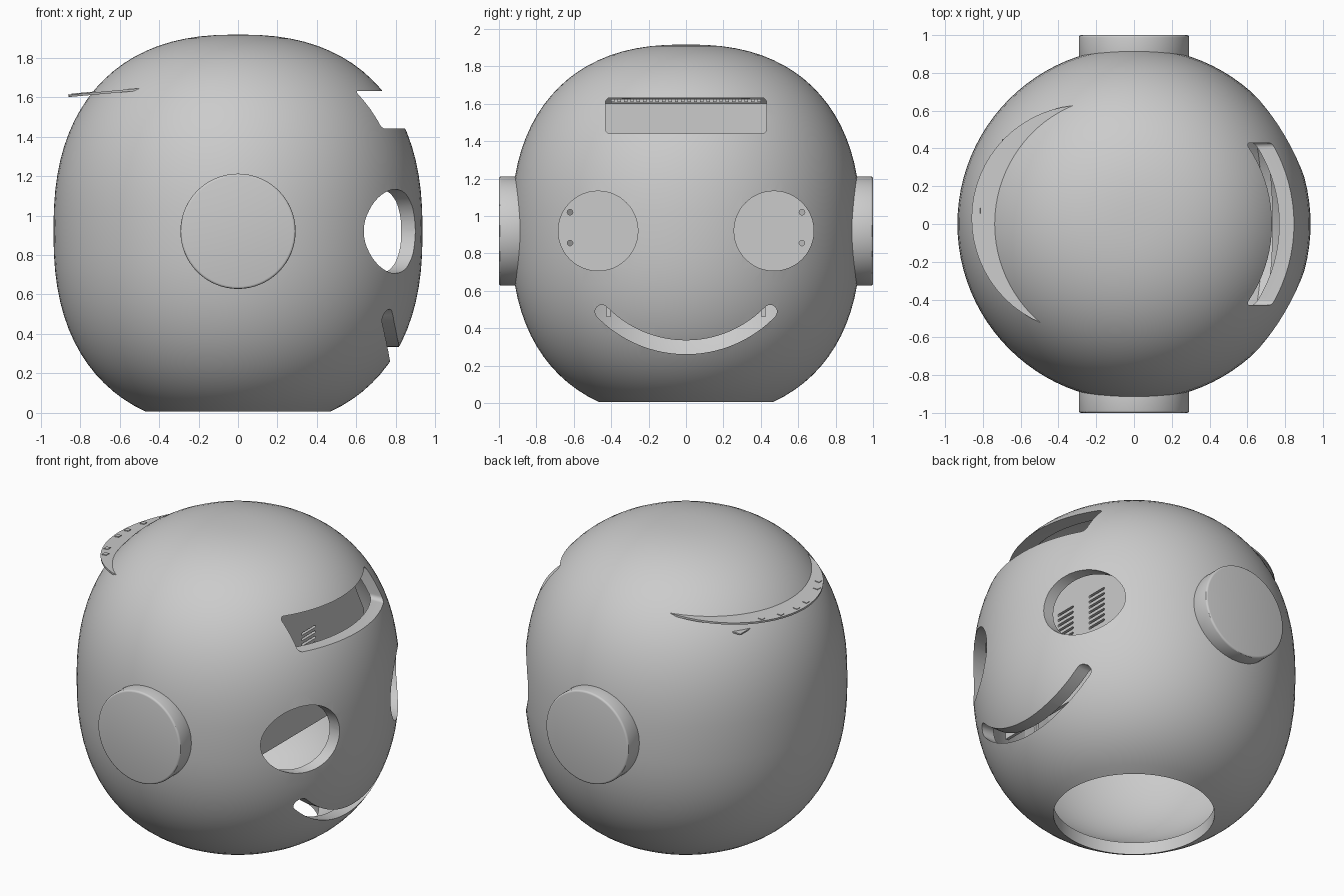
import bpy, bmesh, math
from math import pi, sin, cos
from mathutils import Matrix

if "Cube" in bpy.data.objects:
    bpy.data.objects.remove(bpy.data.objects["Cube"])

GREY = bpy.data.materials.new("plain_grey")
GREY.use_nodes = True
GREY.diffuse_color = (0.6, 0.6, 0.6, 1)
GREY.node_tree.nodes["Principled BSDF"].inputs["Base Color"].default_value = (0.6, 0.6, 0.6, 1)

MID = 0.92  # height of the widest ring, eyes and ears


def finish(name, bm):
    bmesh.ops.recalc_face_normals(bm, faces=bm.faces)
    mesh = bpy.data.meshes.new(name)
    bm.to_mesh(mesh)
    bm.free()
    mesh.materials.append(GREY)
    obj = bpy.data.objects.new(name, mesh)
    bpy.context.collection.objects.link(obj)
    return obj


def select(obj):
    bpy.ops.object.select_all(action='DESELECT')
    obj.select_set(True)
    bpy.context.view_layer.objects.active = obj


def smooth(obj, angle=30):
    select(obj)
    bpy.ops.object.shade_smooth_by_angle(angle=math.radians(angle))


def prism(bm, outline, x0, x1):
    """Extrude a (y, z) outline along x."""
    face = bm.faces.new([bm.verts.new((x0, y, z)) for y, z in outline])
    ext = bmesh.ops.extrude_face_region(bm, geom=[face])
    verts = [v for v in ext["geom"] if isinstance(v, bmesh.types.BMVert)]
    bmesh.ops.translate(bm, verts=verts, vec=(x1 - x0, 0, 0))


def arc(cy, cz, r, a0, a1, n):
    return [(cy + r * cos(a0 + (a1 - a0) * i / n), cz + r * sin(a0 + (a1 - a0) * i / n))
            for i in range(n + 1)]


def circle(cy, cz, r, n=48):
    return arc(cy, cz, r, 0, 2 * pi, n)[:-1]


def rounded(y0, y1, z0, z1, r, n=6):
    corners = [(y1 - r, z1 - r), (y0 + r, z1 - r), (y0 + r, z0 + r), (y1 - r, z0 + r)]
    return [p for k, c in enumerate(corners) for p in arc(*c, r, k * pi / 2, (k + 1) * pi / 2, n)]


def box(bm, centre, size):
    bmesh.ops.create_cube(bm, size=1, matrix=Matrix.Translation(centre) @ Matrix.Diagonal((*size, 1)))


def cut(obj, bm):
    cutter = finish("cutter", bm)
    cutter.hide_render = True
    mod = obj.modifiers.new("openings", 'BOOLEAN')
    mod.operation, mod.solver, mod.object = 'DIFFERENCE', 'EXACT', cutter
    select(obj)
    bpy.ops.object.modifier_apply(modifier=mod.name)
    bpy.data.objects.remove(cutter)


# Hollow head shell: rounded barrel profile, open at the base
def wall(a, b, rim, n=36):
    start = -math.acos((rim / a) ** 1.2)
    pts = []
    for i in range(n + 1):
        t = start + (pi / 2 - start) * i / n
        r = a * max(cos(t), 0) ** (2 / 2.4)
        z = MID + b * math.copysign(abs(sin(t)) ** (2 / 2.4), sin(t))
        pts.append((0 if i == n else r, 0, max(z, 0)))
    return pts


bm = bmesh.new()
profile = wall(0.935, 0.997, 0.467) + wall(0.867, 0.928, 0.467)[::-1]
verts = [bm.verts.new(p) for p in profile]
edges = [bm.edges.new((verts[i], verts[(i + 1) % len(verts)]))
         for i in range(len(verts)) if i != len(verts) // 2 - 1]
bmesh.ops.spin(bm, geom=verts + edges, cent=(0, 0, 0), axis=(0, 0, 1), angle=2 * pi, steps=96)
bmesh.ops.remove_doubles(bm, verts=bm.verts, dist=0.0004)
shell = finish("head_shell", bm)

# Eye, forehead and smile openings
bm = bmesh.new()
for side in (-1, 1):
    prism(bm, circle(side * 0.47, MID, 0.213), 0.3, 1.2)
prism(bm, rounded(-0.43, 0.43, 1.44, 1.632, 0.025), 0.3, 1.2)
cz, rad, half, spread = 0.925, 0.627, 0.037, 0.80
a0, a1 = -pi / 2 - spread, -pi / 2 + spread
smile = arc(0, cz, rad + half, a0, a1, 32)
smile += arc(rad * cos(a1), cz + rad * sin(a1), half, a1, a1 + pi, 8)[1:-1]
smile += arc(0, cz, rad - half, a1, a0, 32)
smile += arc(rad * cos(a0), cz + rad * sin(a0), half, a0 + pi, a0 + 2 * pi, 8)[1:-1]
prism(bm, smile, 0.3, 1.2)
cut(shell, bm)
smooth(shell)

# Ear discs
for side, name in ((1, "left_ear"), (-1, "right_ear")):
    bm = bmesh.new()
    bmesh.ops.create_cone(bm, cap_ends=True, segments=64, radius1=0.292, radius2=0.292, depth=0.14,
                          matrix=Matrix.Translation((0, side * 0.93, MID)) @ Matrix.Rotation(pi / 2, 4, 'X'))
    ear = finish(name, bm)
    bev = ear.modifiers.new("soft_rim", 'BEVEL')
    bev.width, bev.segments = 0.012, 3
    select(ear)
    bpy.ops.object.modifier_apply(modifier=bev.name)
    smooth(ear)

# Inner mounting board behind the face, with screw holes and vents
bm = bmesh.new()
half_side = [(0.68, 0.66), (0.7, 1.2), (0.5, 1.6)]
prism(bm, half_side + [(-y, z) for y, z in half_side[::-1]], 0.38, 0.4)
board = finish("mounting_board", bm)
bm = bmesh.new()
for side in (-1, 1):
    for z in (0.855, 1.02):
        prism(bm, circle(side * 0.62, z, 0.015, 16), 0.3, 0.5)
    for k in range(7):
        y = side * 0.14
        prism(bm, rounded(y - 0.07, y + 0.07, 1.06 + k * 0.035, 1.075 + k * 0.035, 0.007, 3), 0.3, 0.5)
cut(board, bm)

# Board legs and the connector strip under its top edge
bm = bmesh.new()
for side in (-1, 1):
    box(bm, (0.39, side * 0.415, 0.565), (0.02, 0.02, 0.21))
finish("board_legs", bm)
bm = bmesh.new()
box(bm, (0.41, 0, 1.615), (0.03, 0.8, 0.02))
for k in range(24):
    box(bm, (0.43, (k - 11.5) * 0.034, 1.617), (0.02, 0.018, 0.016))
finish("connector_strip", bm)

# Slightly tilted round circuit plate that pokes out at the rear
bm = bmesh.new()
bmesh.ops.create_cone(bm, cap_ends=True, segments=64, radius1=0.6, radius2=0.6, depth=0.012)
for deg in (150, 163, 176, 186, 205, 214):
    a = math.radians(deg)
    box(bm, (0.57 * cos(a), 0.57 * sin(a), 0.003), (0.03, 0.03, 0.014))
bmesh.ops.transform(bm, verts=bm.verts,
                    matrix=Matrix.Translation((-0.262, 0.03, 1.66)) @ Matrix.Rotation(-0.09, 4, 'Y'))
finish("circuit_plate", bm)

# Small component tip just below the plate
bm = bmesh.new()
box(bm, (-0.67, 0.4, 1.555), (0.06, 0.1, 0.008))
finish("component_tip", bm)
